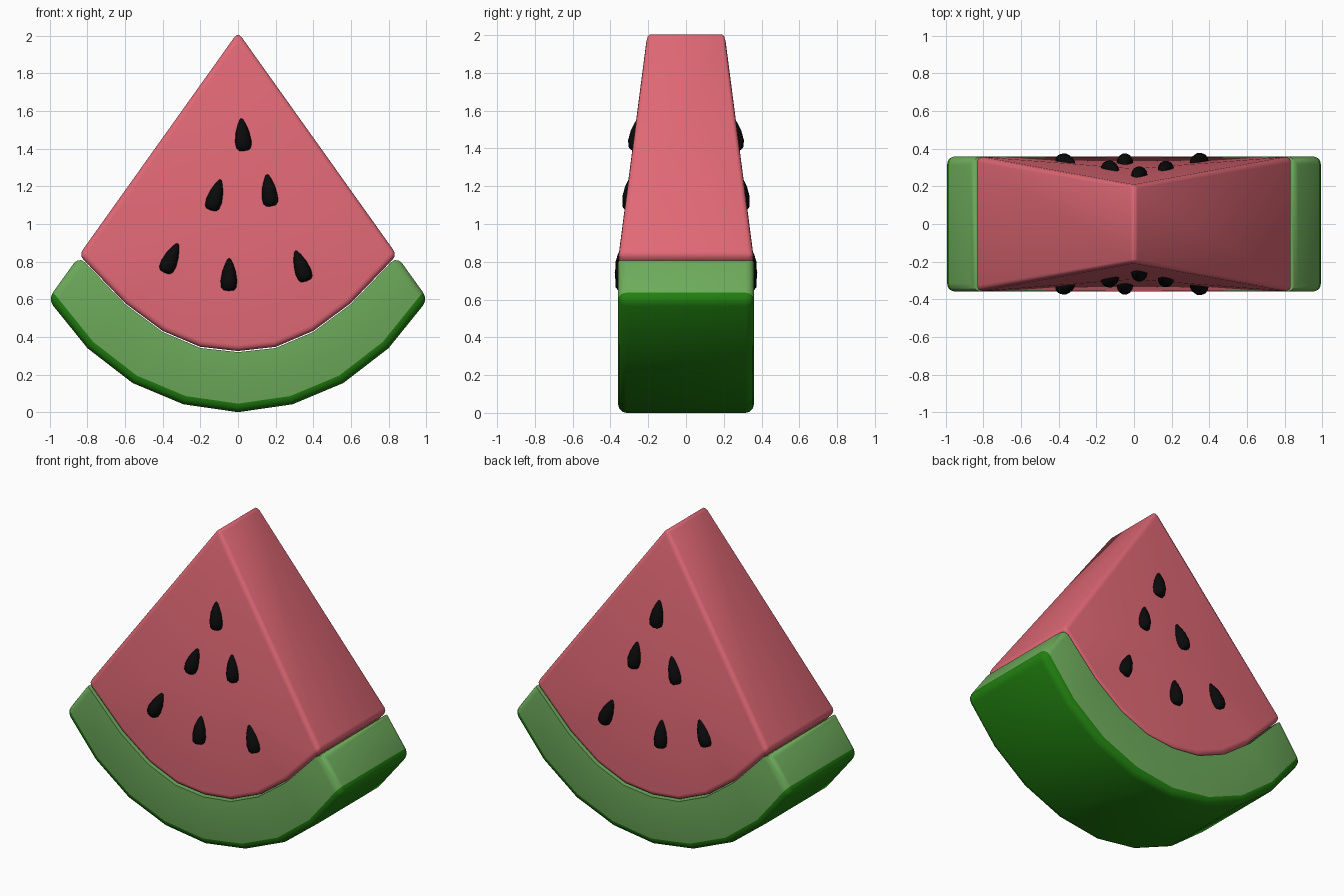
import bpy, bmesh, math
from mathutils import Matrix, Vector

if "Cube" in bpy.data.objects:
    bpy.data.objects.remove(bpy.data.objects["Cube"])

HALF = 0.36          # half thickness of the slice
APEX = 2.02          # sharp tip height before rounding


def mat(name, rgb):
    m = bpy.data.materials.new(name)
    m.diffuse_color = (*rgb, 1)
    m.use_nodes = True
    m.node_tree.nodes["Principled BSDF"].inputs["Base Color"].default_value = m.diffuse_color
    return m


RED = mat("flesh red", (0.75, 0.14, 0.18))
LIGHT = mat("light green", (0.155, 0.41, 0.105))
DARK = mat("dark green", (0.015, 0.216, 0.005))
BLACK = mat("seed black", (0.003, 0.003, 0.003))


def finish(bm, name, mats):
    bmesh.ops.recalc_face_normals(bm, faces=bm.faces)
    me = bpy.data.meshes.new(name)
    bm.to_mesh(me)
    bm.free()
    ob = bpy.data.objects.new(name, me)
    bpy.context.collection.objects.link(ob)
    for m in mats:
        me.materials.append(m)
    bpy.ops.object.select_all(action='DESELECT')
    ob.select_set(True)
    bpy.context.view_layer.objects.active = ob
    bpy.ops.object.shade_smooth_by_angle(angle=math.radians(40))
    return ob


def mirrored(half):
    """Half an arc, from centre to the right end -> full arc left to right."""
    return [(-x, z) for x, z in reversed(half[1:])] + half


def bevel(bm, edges, width):
    bmesh.ops.bevel(bm, geom=edges, offset=width, segments=3, profile=0.5,
                    affect='EDGES', clamp_overlap=True)


def surface(x, z):
    """Half thickness of the flesh: it thins linearly towards the tip."""
    d = math.hypot(x, APEX - z)
    a = math.atan2(abs(x), APEX - z) / math.radians(35.3)
    t = min(1.0, d / (1.69 - 0.24 * a * a))
    return 0.205 + 0.155 * t


inner = mirrored([(0, .325), (.2, .347), (.4, .432), (.6, .58), (.845, .835)])
outer = mirrored([(0, 0), (.29, .042), (.56, .155), (.8, .34), (1.01, .60)])

# flesh: rounded prism, then thinned towards the tip
bm = bmesh.new()
outline = inner + [(0, APEX)]
front = bm.faces.new([bm.verts.new((x, -HALF, z)) for x, z in outline])
ext = bmesh.ops.extrude_face_region(bm, geom=[front], use_keep_orig=True)
for v in ext['geom']:
    if isinstance(v, bmesh.types.BMVert):
        v.co.y = HALF
bmesh.ops.recalc_face_normals(bm, faces=bm.faces)
bevel(bm, [e for e in bm.edges if e.calc_face_angle(0) > math.radians(30)], 0.032)
bmesh.ops.poke(bm, faces=[f for f in bm.faces if len(f.verts) > 8])
for v in bm.verts:
    v.co.y *= surface(v.co.x, v.co.z) / HALF
finish(bm, "flesh", [RED])

# rind: curved bar with rounded outer and end edges, dark skin outside
bm = bmesh.new()
rows = []
for (xi, zi), (xo, zo) in zip(inner, outer):
    rows.append([bm.verts.new(p) for p in (
        (xi, -HALF, zi - .006), (xo, -HALF, zo), (xo, HALF, zo), (xi, HALF, zi - .006))])
for a, b in zip(rows, rows[1:]):
    for i in range(4):
        j = (i + 1) % 4
        bm.faces.new((a[i], a[j], b[j], b[i]))
bm.faces.new(rows[0])
bm.faces.new(rows[-1])
bmesh.ops.recalc_face_normals(bm, faces=bm.faces)
outer_verts = {r[k] for r in rows for k in (1, 2)}
end_verts = [set(rows[0]), set(rows[-1])]
round_edges = [e for e in bm.edges if e.calc_face_angle(0) > math.radians(30)
               and (all(v in outer_verts for v in e.verts)
                    or any(all(v in s for v in e.verts) for s in end_verts))]
bevel(bm, round_edges, 0.045)
centre = Vector((0, 0, 1.13))
for f in bm.faces:
    c = f.calc_center_median()
    c.y = 0
    f.material_index = 1 if (c - centre).length > 1.07 else 0
finish(bm, "rind", [LIGHT, DARK])

# seeds: small teardrops half sunk in both faces
PROFILE = [(-.084, .028), (-.07, .040), (-.035, .044), (.015, .036), (.055, .022), (.08, .010)]
SEEDS = [(.025, 1.475, -5), (-.118, 1.155, 17), (.165, 1.18, -7),
         (-.355, .82, 24), (-.048, .732, 1), (.335, .778, -20)]
N = 14
for side, label in ((-1, "front"), (1, "back")):
    for k, (sx, sz, lean) in enumerate(SEEDS):
        bm = bmesh.new()
        rings = [[bm.verts.new((r * math.cos(2 * math.pi * i / N),
                                1.12 * r * math.sin(2 * math.pi * i / N), z))
                  for i in range(N)] for z, r in PROFILE]
        for a, b in zip(rings, rings[1:]):
            for i in range(N):
                j = (i + 1) % N
                bm.faces.new((a[i], a[j], b[j], b[i]))
        for ring, z in ((rings[0], -.088), (rings[-1], .088)):
            tip = bm.verts.new((0, 0, z))
            for i in range(N):
                bm.faces.new((ring[i], ring[(i + 1) % N], tip))
        slope = math.atan(0.155 / 1.69)
        m = (Matrix.Translation((sx, side * surface(sx, sz), sz))
             @ Matrix.Rotation(side * slope, 4, 'X')
             @ Matrix.Rotation(math.radians(lean), 4, 'Y'))
        bmesh.ops.transform(bm, matrix=m, verts=bm.verts)
        finish(bm, f"seed_{label}_{k + 1}", [BLACK])
